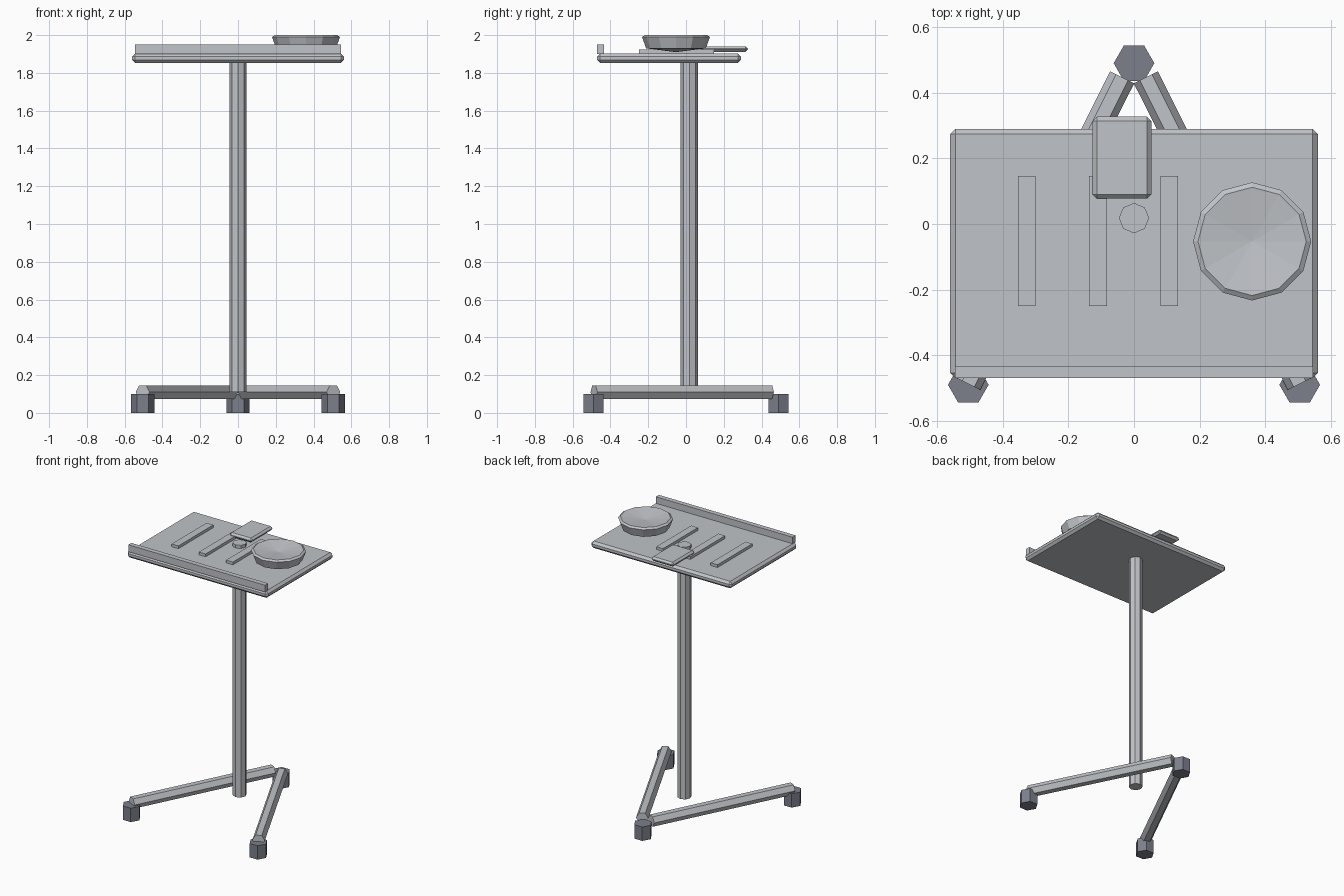
import bpy, bmesh, math
from mathutils import Vector

if "Cube" in bpy.data.objects:
    bpy.data.objects.remove(bpy.data.objects["Cube"])


def material(name, rgb):
    m = bpy.data.materials.new(name)
    m.use_nodes = True
    m.diffuse_color = (*rgb, 1)
    m.node_tree.nodes["Principled BSDF"].inputs["Base Color"].default_value = (*rgb, 1)
    return m


steel = material("brushed steel", (0.53, 0.55, 0.58))
rubber = material("dark grey rubber", (0.20, 0.215, 0.26))


def finish(name, bm, mat):
    bmesh.ops.recalc_face_normals(bm, faces=bm.faces)
    mesh = bpy.data.meshes.new(name)
    bm.to_mesh(mesh)
    bm.free()
    mesh.materials.append(mat)
    obj = bpy.data.objects.new(name, mesh)
    bpy.context.collection.objects.link(obj)
    return obj


def box(name, x, y, z, bevel=0):
    """Box from (min, max) ranges, with optional chamfered edges."""
    bm = bmesh.new()
    bmesh.ops.create_cube(bm, size=1)
    for v in bm.verts:
        for i, (lo, hi) in enumerate((x, y, z)):
            v.co[i] = lo if v.co[i] < 0 else hi
    if bevel:
        bmesh.ops.bevel(bm, geom=bm.edges[:], offset=bevel, segments=1,
                        profile=0.5, affect='EDGES')
    return finish(name, bm, steel)


def prism(name, start, end, radius, sides, mat, turn=0):
    """Regular prism between two points."""
    start, end = Vector(start), Vector(end)
    axis = (end - start).normalized()
    u = Vector((1, 0, 0)) if abs(axis.z) > 0.9 else axis.cross(Vector((0, 0, 1))).normalized()
    w = axis.cross(u)
    bm = bmesh.new()
    rings = []
    for p in (start, end):
        angles = [turn + math.tau * i / sides for i in range(sides)]
        rings.append([bm.verts.new(p + radius * (u * math.cos(a) + w * math.sin(a)))
                      for a in angles])
        bm.faces.new(rings[-1])
    for i in range(sides):
        j = (i + 1) % sides
        bm.faces.new((rings[0][i], rings[0][j], rings[1][j], rings[1][i]))
    return finish(name, bm, mat)


def lathe(name, centre, profile, sides):
    """Closed profile of (radius, z) spun around a vertical axis."""
    bm = bmesh.new()
    verts = [bm.verts.new((r, 0, z)) for r, z in profile]
    edges = [bm.edges.new(pair) for pair in zip(verts, verts[1:])]
    bmesh.ops.spin(bm, geom=verts + edges, axis=(0, 0, 1), cent=(0, 0, 0),
                   angle=math.tau, steps=sides, use_duplicate=False)
    bmesh.ops.remove_doubles(bm, verts=bm.verts, dist=0.0005)
    obj = finish(name, bm, steel)
    obj.location = (*centre, 0)
    return obj


# Tray top with its raised front lip
box("tray", (-0.56, 0.56), (-0.47, 0.29), (1.853, 1.903), 0.016)
box("front_lip", (-0.545, 0.545), (-0.47, -0.435), (1.9, 1.95))

# Flat tools laid out in a row
for i in range(3):
    cx = -0.327 + 0.217 * i
    box(f"tool_{i + 1}", (cx - 0.027, cx + 0.027), (-0.25, 0.147), (1.9, 1.923))

# Chamfered pad overhanging the rear edge
box("pad", (-0.126, 0.053), (0.077, 0.327), (1.91, 1.941), 0.013)

# Shallow basin
lathe("basin", (0.36, -0.053),
      [(0, 1.91), (0.158, 1.93), (0.18, 1.99), (0.165, 2.0), (0, 1.98)], 12)

# Upright post, showing slightly above the tray
prism("post", (0, 0.018, 0.11), (0, 0.018, 1.926), 0.046, 8, steel)

# V-shaped base
for side, s in (("left", 1), ("right", -1)):
    prism(f"{side}_base_leg", (s * 0.505, -0.487, 0.11), (s * 0.036, 0.447, 0.11),
          0.041, 6, steel)

# Feet
for name, x, y in (("front_left", 0.505, -0.49), ("front_right", -0.505, -0.49),
                   ("rear", 0, 0.49)):
    prism(f"{name}_foot", (x, y, 0), (x, y, 0.1), 0.062, 6, rubber)
